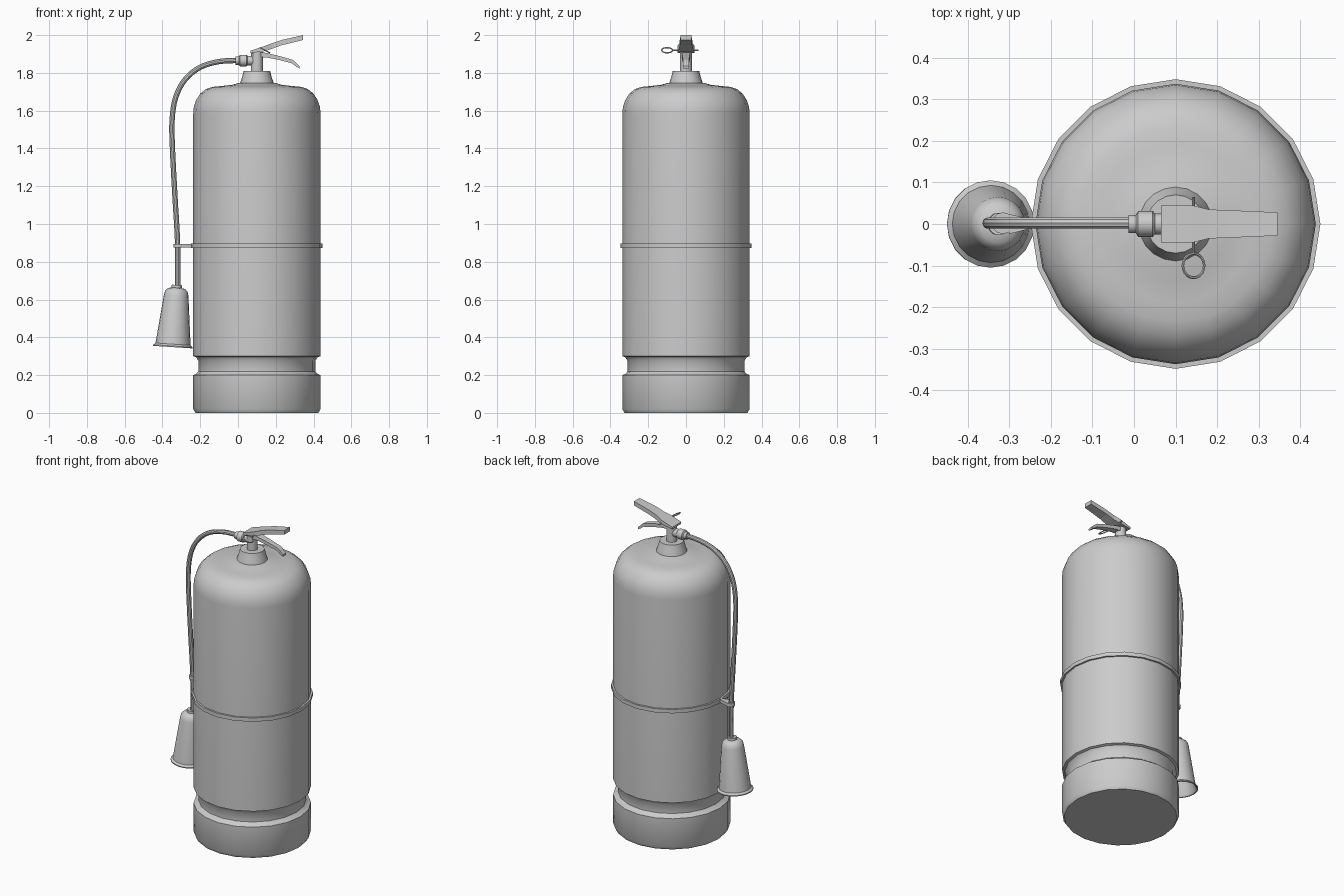
import bpy, bmesh, math
from mathutils import Vector, Matrix

if "Cube" in bpy.data.objects:
    bpy.data.objects.remove(bpy.data.objects["Cube"])


def finish(name, bm, smooth=True, angle=35):
    bmesh.ops.remove_doubles(bm, verts=bm.verts, dist=1e-5)
    bmesh.ops.recalc_face_normals(bm, faces=bm.faces)
    me = bpy.data.meshes.new(name)
    bm.to_mesh(me)
    bm.free()
    ob = bpy.data.objects.new(name, me)
    bpy.context.collection.objects.link(ob)
    if smooth:
        bpy.ops.object.select_all(action='DESELECT')
        ob.select_set(True)
        bpy.context.view_layer.objects.active = ob
        bpy.ops.object.shade_smooth_by_angle(angle=math.radians(angle))
    return ob


def lathe(name, profile, loc, sides=20, rot=None, closed=False):
    """Revolve an (r, z) profile around z, then rotate and place it."""
    bm = bmesh.new()
    rings = [[bm.verts.new((r * math.cos(2 * math.pi * i / sides),
                            r * math.sin(2 * math.pi * i / sides), z))
              for i in range(sides)] if r > 0 else [bm.verts.new((0, 0, z))]
             for r, z in profile]
    pairs = list(zip(rings, rings[1:])) + ([(rings[-1], rings[0])] if closed else [])
    for a, b in pairs:
        for i in range(sides):
            j = (i + 1) % sides
            vs = [a[i % len(a)], a[j % len(a)], b[j % len(b)], b[i % len(b)]]
            bm.faces.new(list(dict.fromkeys(vs)))
    m = Matrix.Translation(loc) @ (rot or Matrix())
    bmesh.ops.transform(bm, matrix=m, verts=bm.verts)
    return finish(name, bm)


def bar(name, stations):
    """Rectangular bar through (x, z_low, z_high, half_width) stations."""
    bm = bmesh.new()
    loops = [[bm.verts.new(p) for p in ((x, -w, lo), (x, w, lo), (x, w, hi), (x, -w, hi))]
             for x, lo, hi, w in stations]
    for a, b in zip(loops, loops[1:]):
        for i in range(4):
            j = (i + 1) % 4
            bm.faces.new((a[i], a[j], b[j], b[i]))
    bm.faces.new(loops[0])
    bm.faces.new(loops[-1])
    return finish(name, bm, smooth=False)


def tube(name, points, radius, sides=10, steps=4):
    """Round hose along a smooth path in the xz plane."""
    pts = [Vector((x, 0.002, z)) for x, z in points]
    ext = [2 * pts[0] - pts[1]] + pts + [2 * pts[-1] - pts[-2]]
    path = []
    for k in range(1, len(ext) - 2):
        p0, p1, p2, p3 = ext[k - 1:k + 3]
        for s in range(steps):
            t = s / steps
            path.append(0.5 * (2 * p1 + (p2 - p0) * t + (2 * p0 - 5 * p1 + 4 * p2 - p3) * t * t
                               + (3 * p1 - p0 - 3 * p2 + p3) * t ** 3))
    path.append(pts[-1])
    bm = bmesh.new()
    loops = []
    for k, p in enumerate(path):
        d = (path[min(k + 1, len(path) - 1)] - path[max(k - 1, 0)]).normalized()
        side = Vector((0, 1, 0))
        n = d.cross(side)
        loops.append([bm.verts.new(p + radius * (math.cos(a) * n + math.sin(a) * side))
                      for a in (2 * math.pi * i / sides for i in range(sides))])
    for a, b in zip(loops, loops[1:]):
        for i in range(sides):
            j = (i + 1) % sides
            bm.faces.new((a[i], a[j], b[j], b[i]))
    bm.faces.new(loops[0])
    bm.faces.new(loops[-1])
    return finish(name, bm)


CX = 0.1  # axis of the cylinder

# Cylinder body with foot, groove and rounded shoulder
lathe("cylinder_body", [
    (0, 0), (0.325, 0), (0.337, 0.02), (0.337, 0.2), (0.322, 0.206), (0.309, 0.22), (0.309, 0.275),
    (0.322, 0.295), (0.337, 0.3), (0.337, 1.585), (0.334, 1.62), (0.322, 1.655), (0.3, 1.69),
    (0.27, 1.714), (0.235, 1.726), (0.19, 1.73), (0.13, 1.737), (0.1, 1.746), (0, 1.746)], (CX, 0, 0))

# Neck collar and valve stem
lathe("neck_collar", [(0, 1.735), (0.091, 1.735), (0.088, 1.75), (0.079, 1.775), (0.07, 1.81), (0, 1.81)],
      (CX, 0, 0))
lathe("valve_stem", [(0, 1.8), (0.032, 1.8), (0.032, 1.91), (0, 1.91)], (CX, 0, 0), 16)

# Strap around the body, with hose clip
lathe("strap", [(0.33, 0.873), (0.348, 0.873), (0.348, 0.897), (0.33, 0.897)], (CX, 0, 0), 20, closed=True)
bar("clip_arm", [(-0.3, 0.875, 0.895, 0.024), (-0.275, 0.875, 0.895, 0.018), (-0.24, 0.875, 0.895, 0.008)])
lathe("hose_clip", [(0.013, 0.875), (0.026, 0.875), (0.026, 0.895), (0.013, 0.895)],
      (-0.315, 0.002, 0), 12, closed=True)

# Hose connector, pointing to the left
lathe("hose_connector", [(0, -0.03), (0.025, -0.03), (0.025, 0.015), (0.031, 0.02), (0.031, 0.055), (0.022, 0.06),
                         (0.022, 0.078), (0, 0.078)], (0.065, 0, 1.865), 16, Matrix.Rotation(math.radians(-90), 4, 'Y'))

# Hose
tube("hose", [(0.0, 1.866), (-0.1, 1.86), (-0.2, 1.83), (-0.28, 1.765), (-0.33, 1.67), (-0.349, 1.55),
              (-0.347, 1.4), (-0.334, 1.15), (-0.32, 0.9), (-0.319, 0.67)], 0.014)

# Discharge horn, hollow and slightly tilted
lathe("discharge_horn", [
    (0, 0.29), (0.05, 0.285), (0.06, 0.27), (0.088, 0.012), (0.098, 0), (0.105, 0), (0.105, 0.006), (0.093, 0.016),
    (0.065, 0.275), (0.059, 0.298), (0.045, 0.311), (0.027, 0.315), (0.027, 0.33), (0, 0.33)],
    (-0.345, 0, 0.348), 20, Matrix.Rotation(math.radians(3.7), 4, 'Y'))

# Squeeze lever and carrying handle
bar("squeeze_lever", [(0.065, 1.905, 1.917, 0.045), (0.14, 1.915, 1.942, 0.045), (0.18, 1.928, 1.957, 0.035),
                      (0.23, 1.946, 1.974, 0.033), (0.345, 1.974, 2.0, 0.028)])
bar("carry_handle", [(0.08, 1.885, 1.912, 0.025), (0.15, 1.882, 1.906, 0.022), (0.22, 1.868, 1.889, 0.019),
                     (0.287, 1.85, 1.87, 0.016), (0.303, 1.837, 1.859, 0.016), (0.326, 1.823, 1.836, 0.016)])

# Safety pin and pull ring
lathe("safety_pin", [(0, -0.065), (0.004, -0.065), (0.004, 0.072), (0, 0.072)], (0.143, 0, 1.92), 8,
      Matrix.Rotation(math.radians(90), 4, 'X'))
ring = [(0.029 + 0.0035 * math.cos(a), 0.0035 * math.sin(a)) for a in (i * math.pi / 3 for i in range(6))]
lathe("pull_ring", ring, (0.143, -0.1, 1.92), 20, Matrix.Rotation(math.radians(28), 4, 'Y'), closed=True)
